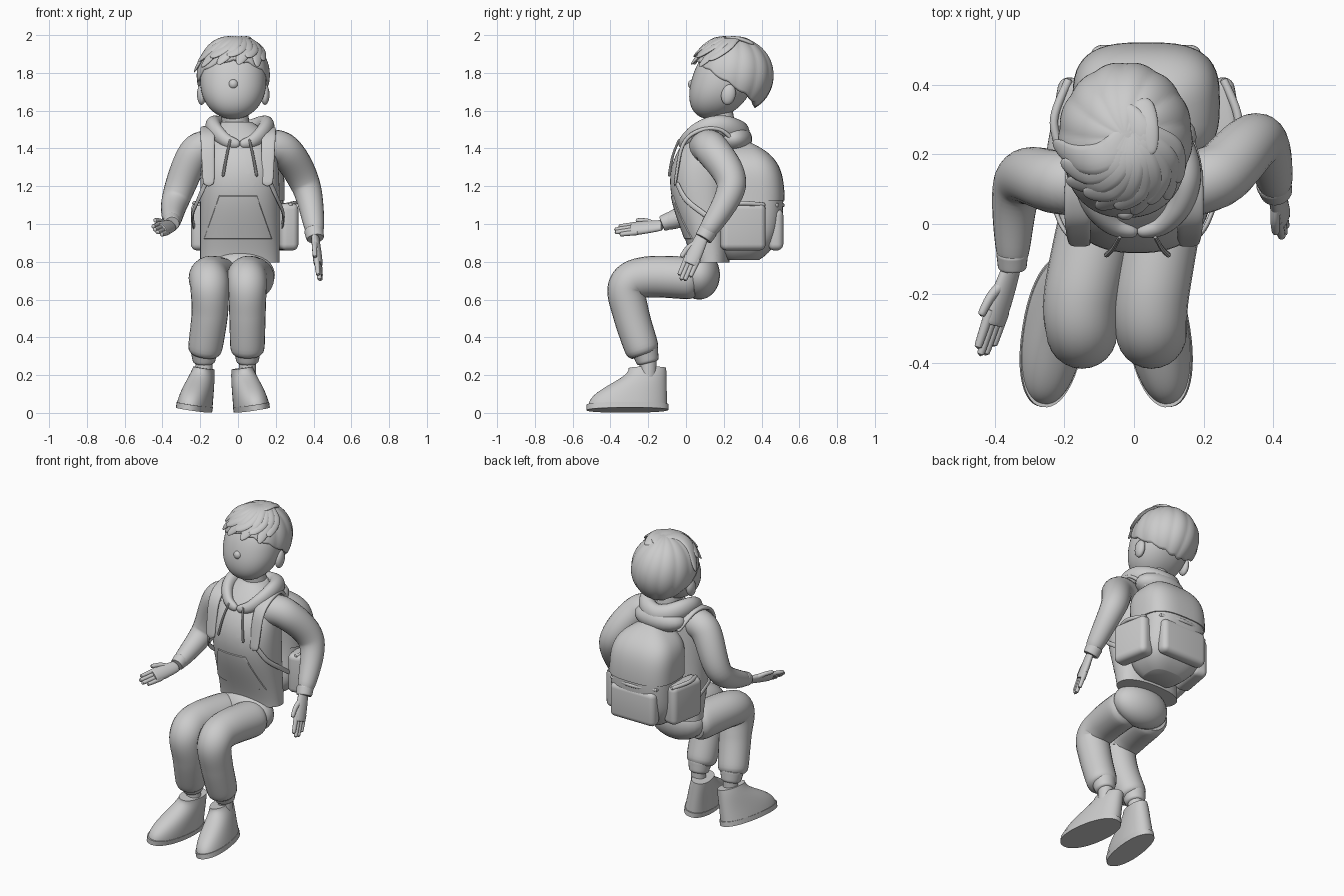
import bpy, bmesh
from math import sin, cos, pi, tau, radians, sqrt, copysign
from mathutils import Vector, Matrix
from mathutils.geometry import interpolate_bezier

cube = bpy.data.objects.get("Cube")
if cube:
    bpy.data.objects.remove(cube, do_unlink=True)

shade = (.6, .6, .6, 1)
grey = bpy.data.materials.new("plain grey")
grey.use_nodes = True
grey.diffuse_color = shade
grey.node_tree.nodes["Principled BSDF"].inputs["Base Color"].default_value = shade

parts = []
sides = (("right", -1), ("left", 1))
across, forward, up = Vector((1, 0, 0)), Vector((0, -1, 0)), Vector((0, 0, 1))


def finish(name, bm):
    bmesh.ops.recalc_face_normals(bm, faces=bm.faces)
    mesh = bpy.data.meshes.new(name)
    bm.to_mesh(mesh)
    bm.free()
    mesh.materials.append(grey)
    part = bpy.data.objects.new(name, mesh)
    bpy.context.collection.objects.link(part)
    parts.append(part)
    return part


def skin(name, rings, capped=True):
    """Join rings of points into one surface."""
    bm = bmesh.new()
    loops = [[bm.verts.new(point) for point in ring] for ring in rings]
    for low, high in zip(loops, loops[1:]):
        for k in range(len(low)):
            bm.faces.new((low[k - 1], low[k], high[k], high[k - 1]))
    bm.faces.new(loops[0])
    if capped:
        bm.faces.new(loops[-1])
    return finish(name, bm)


def section(centre, width_axis, depth_axis, width, depth, power, count):
    """Superellipse outline; a higher power gives squarer corners."""
    ring = []
    for k in range(count):
        c, s = cos(tau * k / count), sin(tau * k / count)
        ring.append(centre + width_axis * width * copysign(abs(c) ** (2 / power), c)
                    + depth_axis * depth * copysign(abs(s) ** (2 / power), s))
    return ring


def stack(name, bottom, top, rule, power=2.2, count=48, levels=36):
    """Level sections from bottom to top; rule gives centre x, centre y, half width, half depth."""
    rings = []
    for i in range(levels + 1):
        t = (1 - cos(pi * i / levels)) / 2
        x, y, width, depth = rule(t)
        centre = Vector((x, y, bottom + (top - bottom) * t))
        rings.append(section(centre, across, forward, max(width, .002), max(depth, .002), power, count))
    return skin(name, rings)


def limb(name, path, start, end, bulge=0, flat=1, ref=across, ends=24, power=2, count=24):
    """Tapered tube through a few points; a low value of ends makes the tips pointed."""
    path = [Vector(p) for p in path]
    guide = [path[0]] + path + [path[-1]]
    points = [path[0]]
    for a, b, c, d in zip(guide, guide[1:], guide[2:], guide[3:]):
        points += interpolate_bezier(b, b + (c - a) / 6, c - (d - b) / 6, c, 13)[1:]
    rings, last = [], len(points) - 1
    for i, point in enumerate(points):
        t = i / last
        tangent = (points[min(i + 1, last)] - points[max(i - 1, 0)]).normalized()
        width_axis = (ref - tangent * ref.dot(tangent)).normalized()
        tip = sqrt(max(1 - abs(2 * t - 1) ** ends, .01))
        radius = (start + (end - start) * t + bulge * sin(pi * t)) * tip
        rings.append(section(point, width_axis, tangent.cross(width_axis), radius, radius * flat, power, count))
    return skin(name, rings)


def ball(name, place, size, tilt=0):
    bm = bmesh.new()
    bmesh.ops.create_uvsphere(bm, u_segments=24, v_segments=16, radius=1)
    bm.transform(Matrix.Translation(place) @ Matrix.Rotation(tilt, 4, 'X') @ Matrix.Diagonal((*size, 1)))
    return finish(name, bm)


def pouch(name, place, size, yaw=0):
    bm = bmesh.new()
    bmesh.ops.create_cube(bm, size=1)
    bm.transform(Matrix.Translation(place) @ Matrix.Rotation(yaw, 4, 'Z') @ Matrix.Diagonal((*size, 1)))
    bmesh.ops.bevel(bm, geom=bm.edges[:], offset=.033, segments=5, profile=.5, affect='EDGES')
    return finish(name, bm)


# Hoodie body with a raised front pocket, cut along slanted edges
def torso_section(t):
    swell, shoulder = sin(pi * t ** 1.3), t ** 8
    return (.01 - .02 * shoulder, .13 - .05 * swell + .04 * shoulder,
            .21 * (1 - .6 * shoulder), (.1 + .065 * swell) * (1 - .2 * shoulder))


torso = stack("hoodie_body", .795, 1.54, torso_section, power=2.3, count=64)
bm = bmesh.new()
bm.from_mesh(torso.data)
cuts = [((0, 0, .92), up), ((0, 0, 1.15), up)]
for side, s in sides:
    cuts.append(((s * .17, 0, .95), Vector((s, 0, .35))))
for place, normal in cuts:
    bmesh.ops.bisect_plane(bm, geom=bm.verts[:] + bm.edges[:] + bm.faces[:], plane_co=place, plane_no=normal)
pocket = []
for face in bm.faces:
    middle = face.calc_center_median()
    if face.normal.y < -.3 and .92 < middle.z < 1.15 and abs(middle.x) < .17 - .35 * (middle.z - .95):
        pocket.append(face)
bmesh.ops.inset_region(bm, faces=pocket, thickness=.004, depth=.004)
bm.to_mesh(torso.data)
bm.free()

# Hood lying round the neck, with drawstrings
collar = []
for k in range(13):
    a = tau * k / 12
    collar.append((.01 + .14 * sin(a), .13 - .155 * cos(a), 1.45 - .03 * cos(a) + .065 * sin(a) ** 2))
limb("hood", collar, .025, .025, bulge=.04, flat=.8, ref=up)
ball("hood_drape", (.01, .25, 1.45), (.17, .1, .08))
for side, s in sides:
    limb(side + "_drawstring", [(.01 + s * .05, -.035, 1.45), (.01 + s * .07, -.07, 1.36),
                                (.01 + s * .09, -.09, 1.25)], .006, .008, count=8)

# Trousers and socks
ball("trouser_seat", (.01, .07, .73), (.185, .11, .13))
for side, s in sides:
    hip, knee, ankle = s * .09, s * .1 - .05, s * .115 - .065
    limb(side + "_trouser_leg", [(hip, .07, .71), (knee, -.2, .72), (knee, -.31, .67),
                                 (knee, -.29, .52), (ankle, -.22, .3)], .115, .09)
    limb(side + "_trouser_cuff", [(ankle, -.22, .34), (ankle, -.2, .26)], .075, .055, ends=8)
    limb(side + "_sock", [(ankle, -.2, .3), (ankle, -.2, .15)], .045, .045)


# Shoes, turned outward and leaning a little
def shoe_section(t):
    length = .1 + .056 * (1 + cos(pi * t ** 1.3))
    return 0, -length, .09 - .036 * t ** 1.5, length


def sole_section(t):
    return 0, -.212, .09, .219


for side, s in sides:
    pose = (Matrix.Translation((s * .12 - .08, -.1, .015)) @ Matrix.Rotation(s * radians(9), 4, 'Z')
            @ Matrix.Rotation(-s * radians(9), 4, 'Y'))
    for name, height, rule in (("_shoe", .225, shoe_section), ("_sole", .03, sole_section)):
        stack(side + name, 0, height, rule).data.transform(pose)


# Sleeves, cuffs and hands
def hand(side, wrist, aim, thumb):
    aim = Vector(aim).normalized()
    thumb = Vector(thumb)
    thumb = (thumb - aim * thumb.dot(aim)).normalized()

    def place(along, out):
        return Vector(wrist) + aim * along + thumb * out

    limb(side + "_palm", [place(-.03, 0), place(.06, 0), place(.15, 0)], .032, .042, bulge=.004,
         flat=.55, ref=thumb)
    for finger, reach in enumerate((.225, .245, .24, .21)):
        out = .03 - .02 * finger
        limb(side + "_finger_" + "abcd"[finger], [place(.1, out), place(reach, out)], .016, .011,
             ref=thumb, ends=12, count=12)
    limb(side + "_thumb", [place(.02, .01), place(.07, .045), place(.13, .06)], .018, .012,
         flat=.9, ref=thumb, ends=12, count=12)


limb("left_sleeve", [(.1, .1, 1.4), (.24, .14, 1.39), (.36, .24, 1.2), (.41, .1, .94)],
     .09, .045, bulge=.02, ref=forward)
limb("left_cuff", [(.4, .12, .97), (.41, .09, .92)], .052, .046, ref=forward, ends=12)
hand("left", (.41, .08, .92), (.1, -.4, -.9), (-.2, -1, 0))
limb("right_sleeve", [(-.08, .1, 1.4), (-.22, .12, 1.38), (-.33, .12, 1.13), (-.35, -.12, 1)],
     .09, .04, bulge=.02)
limb("right_cuff", [(-.35, -.08, 1.02), (-.35, -.13, 1)], .047, .04, ends=12)
hand("right", (-.36, -.15, .99), (-.33, -1, -.12), (-.6, 0, .6))


# Neck, head, ears and face
def head_section(t):
    dome = sqrt(max(1 - abs(2 * t - 1) ** 2.2, 0))
    return middle_x, .13 + .16 * t - .05 * t * t, .175 * dome, .168 * dome


middle_x = -.025
limb("neck", [(0, .2, 1.43), (middle_x, .17, 1.64)], .075, .07)
stack("head", 1.555, 1.97, head_section)
ball("nose", (middle_x, .035, 1.74), (.026, .024, .026))
ball("lips", (middle_x, .033, 1.685), (.036, .014, .01))
for side, s in sides:
    ball(side + "_ear", (middle_x + s * .168, .225, 1.685), (.024, .038, .055), radians(-12))


# Hair cap with a jagged hairline, low at the nape
def on_scalp(turn, fall, lift=1):
    return (middle_x + .192 * lift * sin(turn) * sin(fall), .25 - .214 * lift * cos(turn) * sin(fall),
            1.787 + .204 * lift * cos(fall))


cap, strands, levels = [], 120, 26
for level in range(1, levels + 1):
    ring = []
    for k in range(strands):
        turn = tau * k / strands
        limit = 104 - 40 * cos(turn) + 4 * abs(sin(turn * 6.5))
        fall = radians(limit) * level / levels
        lift = 1 + .025 * sin(fall) * (abs(sin(turn * 6.5 + fall)) - .5)
        ring.append(on_scalp(turn, fall, lift))
    cap.append(ring)
hair = skin("hair_cap", cap, capped=False)
thick = hair.modifiers.new("thickness", 'SOLIDIFY')
thick.thickness = .03

# Loose locks sweeping from the crown into a spiky fringe
for k in range(10):
    turn = -1.4 + .27 * k
    fall = 1.2 + .1 * turn * turn + .1 * (-1) ** k
    limb("hair_lock_" + "abcdefghij"[k],
         [on_scalp(turn * .3 + 2.9, .45, .97), on_scalp(turn + .6, .3, .98), on_scalp(turn + .25, .8, 1.01),
          on_scalp(turn - .1, fall, 1.09)],
         .035, .025, bulge=.015, flat=.35, ref=Vector((cos(turn), sin(turn), 0)), ends=4, count=14)
limb("crown_tuft", [(.02, .36, 1.95), (.04, .28, 1.98), (.05, .2, 1.985)], .04, .02, flat=.4, ends=3)


# Backpack body and the flap over its upper half
pack_x = .035


def pack_section(t, grow=0):
    size = 1 - abs(1.86 * t - .86) ** 5
    return pack_x, .3 + .05 * sin(pi * t), .205 * size + grow, .165 * size + grow


def flap_section(t):
    return pack_section(.5 + t / 2, .007)


stack("backpack_body", .81, 1.44, pack_section, power=3)
stack("backpack_flap", 1.125, 1.445, flap_section, power=3)

# Backpack pockets, trims, handle and straps
pouch("backpack_front_pocket", (pack_x, .475, .97), (.32, .08, .22))
limb("front_pocket_band", [(pack_x - .17, .475, 1.1), (pack_x, .51, 1.1), (pack_x + .17, .475, 1.1)],
     .012, .012, ref=up)
limb("carry_handle", [(pack_x - .05, .28, 1.41), (pack_x - .03, .28, 1.46), (pack_x + .03, .28, 1.46),
                      (pack_x + .05, .28, 1.41)], .012, .012, flat=.5, ref=forward)
for side, s in sides:
    pouch(side + "_side_pocket", (pack_x + s * .22, .3, .985), (.1, .24, .25), s * radians(10))
    limb(side + "_pocket_rim", [(pack_x + s * .24, .19, 1.1), (pack_x + s * .265, .3, 1.11),
                                (pack_x + s * .22, .42, 1.1)], .012, .012, ref=up)
    limb(side + "_shoulder_strap", [(s * .11, .28, 1.41), (s * .15, .18, 1.5), (s * .16, .06, 1.49),
                                    (s * .16, -.02, 1.41), (s * .155, -.06, 1.2)],
         .042, .03, bulge=.004, flat=.28, power=3.5)
    limb(side + "_lower_strap", [(s * .17, -.05, 1.22), (s * .21, 0, 1.13), (s * .24, .1, 1.05),
                                 (s * .23, .22, .97)], .014, .014, flat=.5, ref=up)

# Smooth shading with sharp edges kept
bpy.ops.object.select_all(action='DESELECT')
for part in parts:
    part.select_set(True)
bpy.context.view_layer.objects.active = parts[0]
bpy.ops.object.shade_smooth_by_angle(angle=radians(40))
